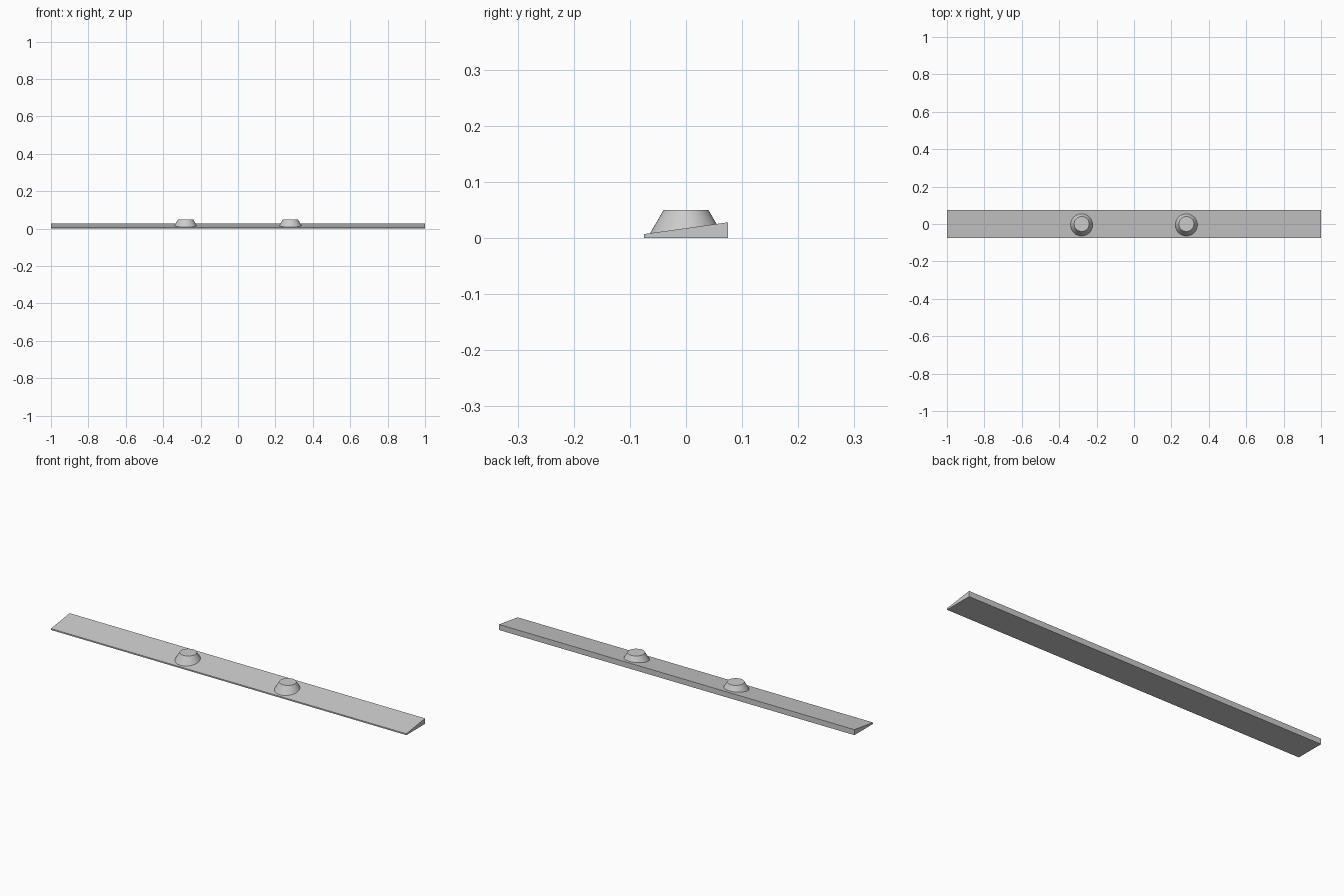
import bpy
import bmesh
import math

cube = bpy.data.objects.get("Cube")
if cube:
    bpy.data.objects.remove(cube, do_unlink=True)

# Single plain grey
GREY = (0.6, 0.6, 0.6, 1)
grey = bpy.data.materials.new("plain grey")
grey.use_nodes = True
grey.diffuse_color = GREY
grey.node_tree.nodes["Principled BSDF"].inputs["Base Color"].default_value = GREY


def add_object(name, bm):
    bmesh.ops.recalc_face_normals(bm, faces=bm.faces)
    mesh = bpy.data.meshes.new(name)
    bm.to_mesh(mesh)
    bm.free()
    mesh.materials.append(grey)
    obj = bpy.data.objects.new(name, mesh)
    bpy.context.collection.objects.link(obj)
    return obj


# Long wedge-shaped strip: side profile (y, z) extruded along x
profile = [(-0.075, 0), (0.075, 0), (0.075, 0.028), (-0.075, 0.007)]
bm = bmesh.new()
end = bm.faces.new([bm.verts.new((-1, y, z)) for y, z in profile])
side = bmesh.ops.extrude_face_region(bm, geom=[end], use_keep_orig=True)
moved = [v for v in side["geom"] if isinstance(v, bmesh.types.BMVert)]
bmesh.ops.translate(bm, verts=moved, vec=(2, 0, 0))
add_object("wedge_strip", bm)

# Two tapered studs sunk into the slope, with level tops
TOP, SUNK, TOP_RADIUS = 0.05, 0.003, 0.04
height = TOP - SUNK
base_radius = TOP_RADIUS + height * math.tan(math.radians(30))
for name, x in (("right_stud", -0.28), ("left_stud", 0.28)):
    bm = bmesh.new()
    bmesh.ops.create_cone(bm, cap_ends=True, segments=48, radius1=base_radius,
                          radius2=TOP_RADIUS, depth=height)
    bmesh.ops.translate(bm, verts=bm.verts, vec=(x, 0, SUNK + height / 2))
    stud = add_object(name, bm)
    bpy.ops.object.select_all(action="DESELECT")
    stud.select_set(True)
    bpy.context.view_layer.objects.active = stud
    bpy.ops.object.shade_smooth_by_angle(angle=math.radians(30))
